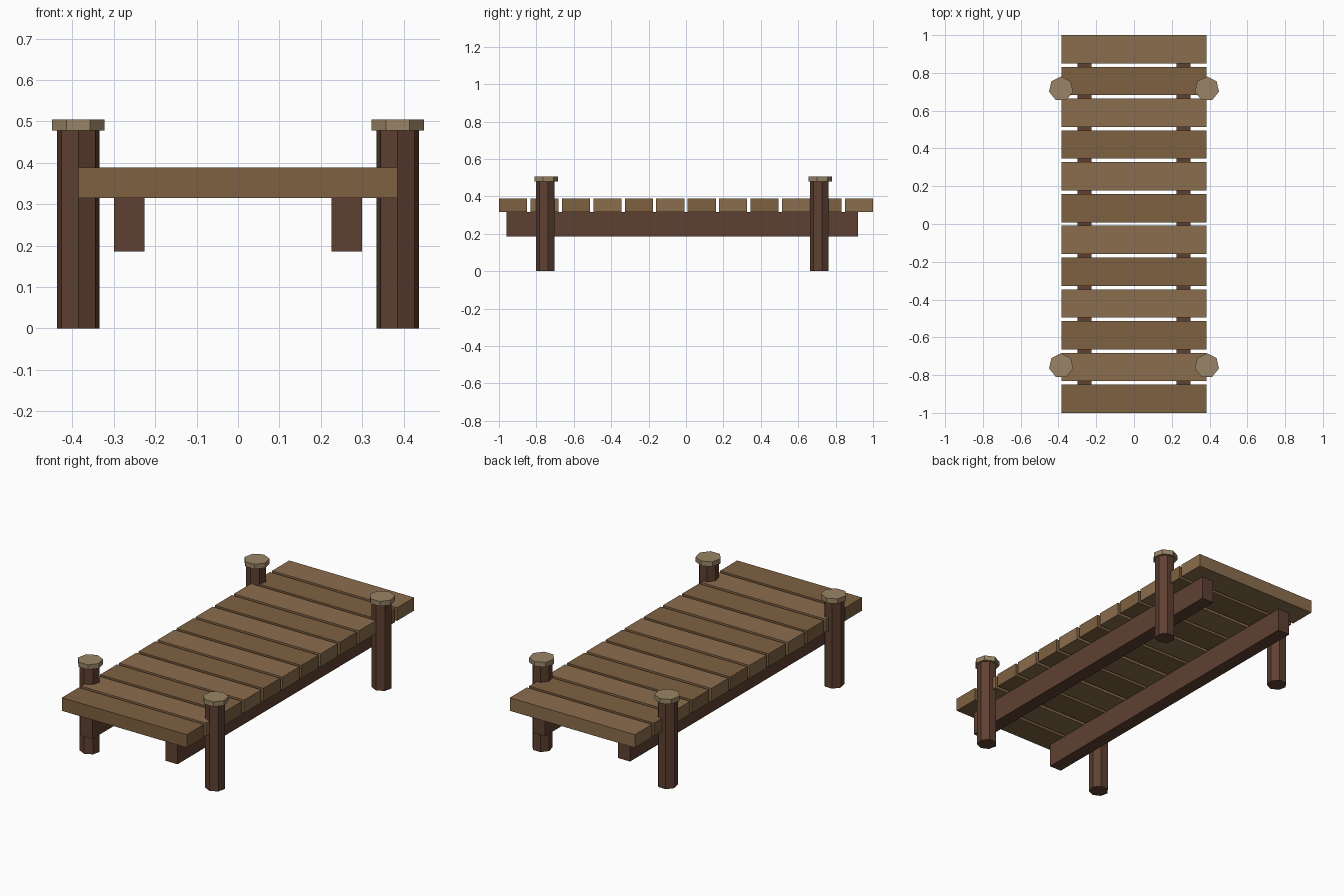
import bpy, bmesh, math
from mathutils import Matrix

if "Cube" in bpy.data.objects:
    bpy.data.objects.remove(bpy.data.objects["Cube"])


def material(name, rgb):
    m = bpy.data.materials.new(name)
    m.diffuse_color = (*rgb, 1)
    m.use_nodes = True
    m.node_tree.nodes["Principled BSDF"].inputs["Base Color"].default_value = m.diffuse_color
    return m


LIGHT = material("light_plank_wood", (0.26, 0.155, 0.075))
DARK = material("dark_plank_wood", (0.21, 0.12, 0.053))
POST = material("post_wood", (0.113, 0.051, 0.031))
CAP = material("cap_wood", (0.32, 0.235, 0.133))


def finish(name, bm, mat):
    mesh = bpy.data.meshes.new(name)
    bm.to_mesh(mesh)
    bm.free()
    mesh.materials.append(mat)
    obj = bpy.data.objects.new(name, mesh)
    bpy.context.collection.objects.link(obj)
    return obj


def box(name, lo, hi, mat):
    bm = bmesh.new()
    centre = [(a + b) / 2 for a, b in zip(lo, hi)]
    size = [b - a for a, b in zip(lo, hi)]
    bmesh.ops.create_cube(bm, size=1, matrix=Matrix.Translation(centre) @ Matrix.Diagonal((*size, 1)))
    return finish(name, bm, mat)


def prism(name, x, y, z0, z1, radius, turn, mat):
    bm = bmesh.new()
    place = Matrix.Translation((x, y, (z0 + z1) / 2)) @ Matrix.Rotation(turn, 4, 'Z')
    bmesh.ops.create_cone(bm, cap_ends=True, segments=7, radius1=radius, radius2=radius,
                          depth=z1 - z0, matrix=place)
    return finish(name, bm, mat)


# Deck planks, alternating tones
COUNT, WIDTH = 12, 0.15
for i in range(COUNT):
    y = -1 + i * (2 - WIDTH) / (COUNT - 1)
    box(f"deck_plank_{i + 1}", (-0.385, y, 0.315), (0.385, y + WIDTH, 0.388), (DARK, LIGHT)[i % 2])

for side, s in (("left", -1), ("right", 1)):
    # Long support beams under the deck
    box(f"{side}_beam", (s * 0.2625 - 0.037, -0.96, 0.185), (s * 0.2625 + 0.037, 0.92, 0.316), POST)
    # Seven-sided posts with wider caps
    for end, y in (("front", -0.75), ("back", 0.715)):
        prism(f"{end}_{side}_post", s * 0.386, y, 0, 0.48, 0.0525, math.pi, POST)
        prism(f"{end}_{side}_post_cap", s * 0.386, y, 0.478, 0.505, 0.0655, 0, CAP)
